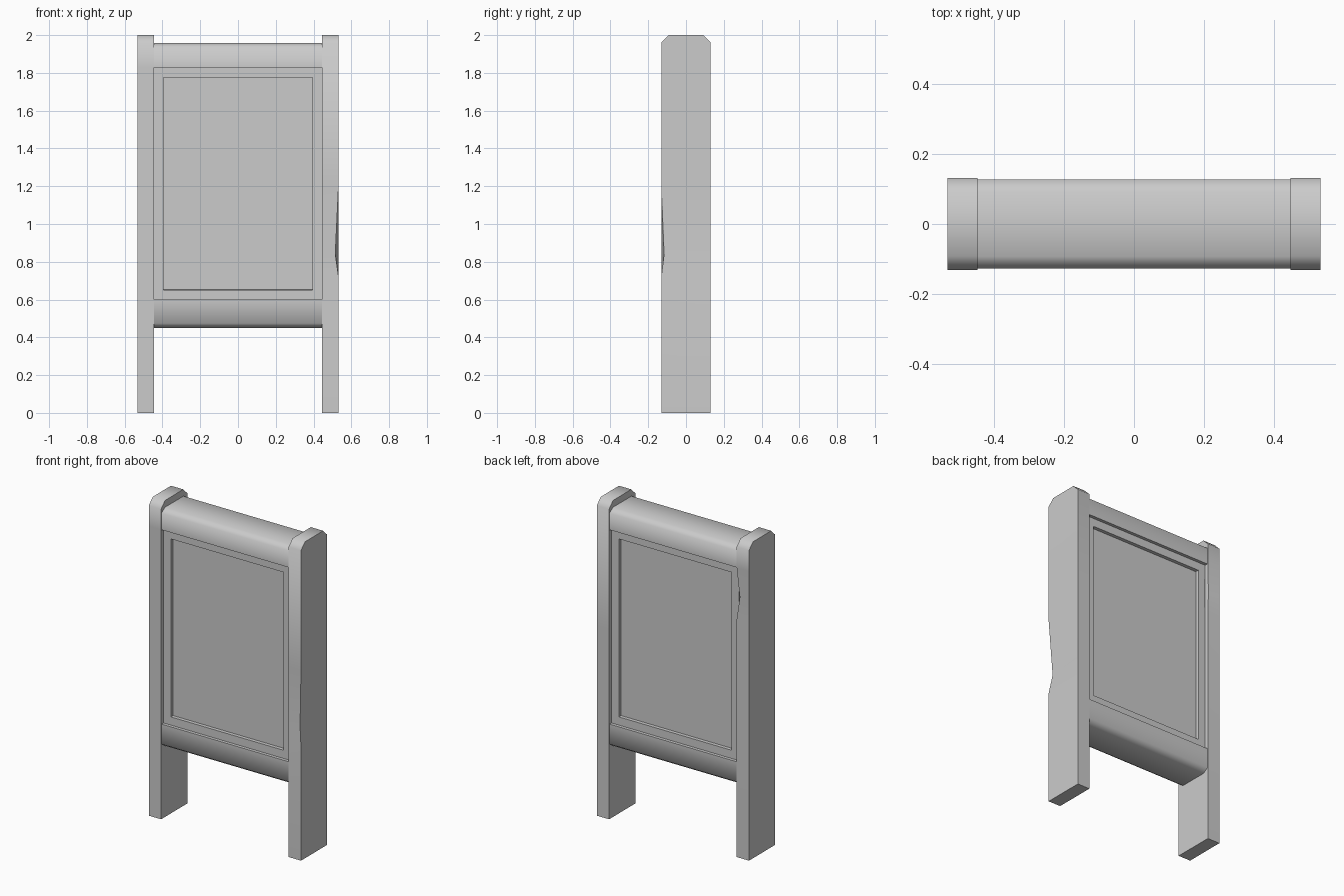
import bpy, bmesh
from math import radians

if "Cube" in bpy.data.objects:
    bpy.data.objects.remove(bpy.data.objects["Cube"])

grey = bpy.data.materials.new("plain grey")
grey.use_nodes = True
colour = (0.6, 0.6, 0.6, 1)
grey.diffuse_color = colour
grey.node_tree.nodes["Principled BSDF"].inputs["Base Color"].default_value = colour

HALF_WIDTH = 0.532   # outside of the posts
INNER = 0.446        # inside of the posts
DEPTH = 0.131        # half thickness of the posts
RAIL = 0.127         # half thickness of the rails


def prism(profile, x0, x1):
    """Extrude a closed (y, z) profile along x."""
    bm = bmesh.new()
    face = bm.faces.new([bm.verts.new((x0, y, z)) for y, z in profile])
    out = bmesh.ops.extrude_face_region(bm, geom=[face])
    verts = [v for v in out["geom"] if isinstance(v, bmesh.types.BMVert)]
    bmesh.ops.translate(bm, verts=verts, vec=(x1 - x0, 0, 0))
    bmesh.ops.recalc_face_normals(bm, faces=bm.faces)
    return bm


def finish(bm, name, angle):
    mesh = bpy.data.meshes.new(name)
    bm.to_mesh(mesh)
    bm.free()
    mesh.materials.append(grey)
    obj = bpy.data.objects.new(name, mesh)
    bpy.context.collection.objects.link(obj)
    bpy.ops.object.select_all(action="DESELECT")
    obj.select_set(True)
    bpy.context.view_layer.objects.active = obj
    bpy.ops.object.shade_smooth_by_angle(angle=radians(angle))


def post(name, x0, x1, edge, levels, dent):
    """Post with chamfered top; one long edge is worn inward at the middle level."""
    c = 0.04
    half = [(-DEPTH, 0), (-DEPTH, 2 - c), (-DEPTH + c, 2)]
    bm = prism(half + [(-y, z) for y, z in reversed(half)], x0, x1)
    for z in levels:
        bmesh.ops.bisect_plane(bm, geom=bm.verts[:] + bm.edges[:] + bm.faces[:],
                               plane_co=(0, 0, z), plane_no=(0, 0, 1))
    for v in bm.verts:
        on_edge = abs(v.co.x - edge[0]) < 0.001 and abs(v.co.y - edge[1]) < 0.001
        if on_edge and abs(v.co.z - levels[1]) < 0.001:
            v.co.x += dent[0]
            v.co.y += dent[1]
    finish(bm, name, 50)


# Side posts with a worn edge each
post("left_post", INNER, HALF_WIDTH, (HALF_WIDTH, -DEPTH),
     (0.72, 0.84, 1.2), (-0.017, 0.015))
post("right_post", -HALF_WIDTH, -INNER, (-INNER, DEPTH),
     (1.5, 1.64, 1.83), (-0.014, -0.012))


# Rails, softened on the outer edges
def rail(name, inside, outside):
    s = 1 if outside > inside else -1
    half = [(-RAIL, inside), (-RAIL, outside - s * 0.024), (-RAIL + 0.035, outside)]
    finish(prism(half + [(-y, z) for y, z in reversed(half)], -INNER, INNER), name, 65)


rail("top_rail", 1.828, 1.957)
rail("bottom_rail", 0.6, 0.45)

# Framed panel, recessed on both faces
d = RAIL - 0.02
panel = prism([(-d, 0.6), (-d, 1.828), (d, 1.828), (d, 0.6)], -INNER, INNER)
faces = [f for f in panel.faces if abs(f.normal.y) > 0.9]
bmesh.ops.inset_individual(panel, faces=faces, thickness=0.073)
bmesh.ops.inset_individual(panel, faces=faces, thickness=0.0005, depth=-0.022)
finish(panel, "framed_panel", 30)
